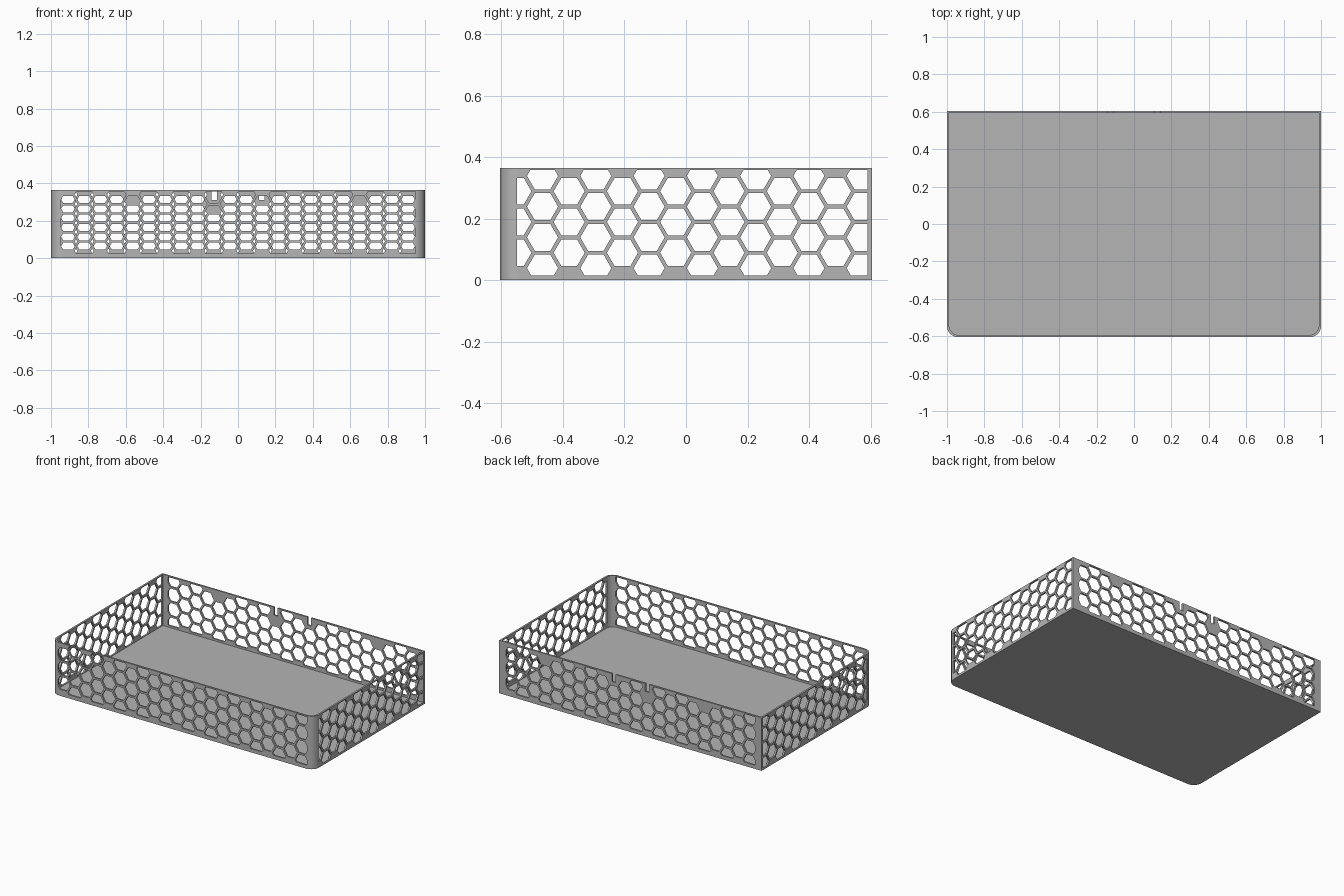
import bpy, bmesh
from math import sin, cos, pi
from mathutils import Vector, Matrix

if "Cube" in bpy.data.objects:
    bpy.data.objects.remove(bpy.data.objects["Cube"])

HALF_X, HALF_Y, HEIGHT = 1.0, 0.605, 0.365
WALL, FLOOR, RADIUS = 0.012, 0.012, 0.06
PITCH, HEX_R = 0.1, 0.0505          # honeycomb row spacing and hexagon radius
STEP = PITCH * 3 ** 0.5 / 2         # honeycomb column spacing

grey = bpy.data.materials.new("light grey")
grey.use_nodes = True
grey.diffuse_color = (0.46, 0.46, 0.46, 1)
grey.node_tree.nodes["Principled BSDF"].inputs["Base Color"].default_value = grey.diffuse_color


def make_object(name, bm):
    bmesh.ops.recalc_face_normals(bm, faces=bm.faces)
    mesh = bpy.data.meshes.new(name)
    bm.to_mesh(mesh)
    bm.free()
    obj = bpy.data.objects.new(name, mesh)
    obj.data.materials.append(grey)
    bpy.context.collection.objects.link(obj)
    return obj


def outline(inset):
    """Rectangle with square back corners and rounded front corners."""
    x, y, r = HALF_X - inset, HALF_Y - inset, RADIUS - inset
    pts = [(x, y), (-x, y)]
    for cx, start in ((r - x, pi), (x - r, 1.5 * pi)):
        for i in range(17):
            a = start + i * pi / 32
            pts.append((cx + r * cos(a), r - y + r * sin(a)))
    return pts


def build_tray():
    bm = bmesh.new()
    loops = [[bm.verts.new((x, y, z)) for x, y in outline(inset)]
             for inset, z in ((0, 0), (0, HEIGHT), (WALL, HEIGHT), (WALL, FLOOR))]
    for low, high in zip(loops, loops[1:]):
        for i in range(len(low)):
            j = (i + 1) % len(low)
            bm.faces.new((low[i], low[j], high[j], high[i]))
    bm.faces.new(loops[0])
    bm.faces.new(loops[-1])
    return make_object("tray", bm)


def honeycomb(first, count, low_columns, bounds, span, turn=0, solid=()):
    """Bars of hexagonal section, clipped to bounds (u and z) and running over span."""
    u0, u1, z0, z1 = bounds
    bm = bmesh.new()
    for i in range(count):
        u = first + i * STEP
        is_low = i % 2 == low_columns
        for row in range(4 if is_low else 3):
            z = (0.039 if is_low else 0.089) + row * PITCH
            if any(abs(u - s) < 0.03 and z > 0.27 for s in solid):
                continue
            bm.faces.new([bm.verts.new((u + HEX_R * cos(k * pi / 3), span[0],
                                        z + HEX_R * sin(k * pi / 3))) for k in range(6)])
    for point, normal in (((u0, 0, 0), (-1, 0, 0)), ((u1, 0, 0), (1, 0, 0)),
                          ((0, 0, z0), (0, 0, -1)), ((0, 0, z1), (0, 0, 1))):
        bmesh.ops.bisect_plane(bm, geom=bm.verts[:] + bm.edges[:] + bm.faces[:],
                               plane_co=point, plane_no=normal, clear_outer=True)
    bars = bmesh.ops.extrude_face_region(bm, geom=bm.faces[:], use_keep_orig=True)
    moved = [v for v in bars["geom"] if isinstance(v, bmesh.types.BMVert)]
    bmesh.ops.translate(bm, verts=moved, vec=(0, span[1] - span[0], 0))
    bm.transform(Matrix.Rotation(turn, 4, "Z"))
    return make_object("honeycomb_cutter", bm)


def slots():
    """Two narrow notches in the top edge of the back wall."""
    bm = bmesh.new()
    for x in (-0.127, 0.127):
        place = Matrix.Translation((x, HALF_Y, 0.36)) @ Matrix.Diagonal((0.028, 0.06, 0.1, 1))
        bmesh.ops.create_cube(bm, size=1, matrix=place)
    return make_object("slot_cutter", bm)


def cut(target, cutter):
    mod = target.modifiers.new("cut", "BOOLEAN")
    mod.operation, mod.solver, mod.object = "DIFFERENCE", "EXACT", cutter
    cutter.hide_render = True
    bpy.context.view_layer.objects.active = target
    bpy.ops.object.modifier_apply(modifier=mod.name)
    bpy.data.objects.remove(cutter)


tray = build_tray()

# Front and back walls: the same honeycomb, offset by one column
long_start = -10.5 * STEP
cut(tray, honeycomb(long_start, 22, 1, (-0.95, 0.95, 0.025, 0.357), (-0.65, -0.56)))
cut(tray, honeycomb(long_start, 22, 0, (-0.95, 0.95, 0.025, 0.357), (0.56, 0.65),
                    solid=(-0.563, -0.13, 0.13, 0.65)))

# Both side walls in one pass
cut(tray, honeycomb(-0.553, 14, 1, (-0.55, 0.59, 0.015, 0.358), (-1.1, 1.1), turn=pi / 2))

cut(tray, slots())
